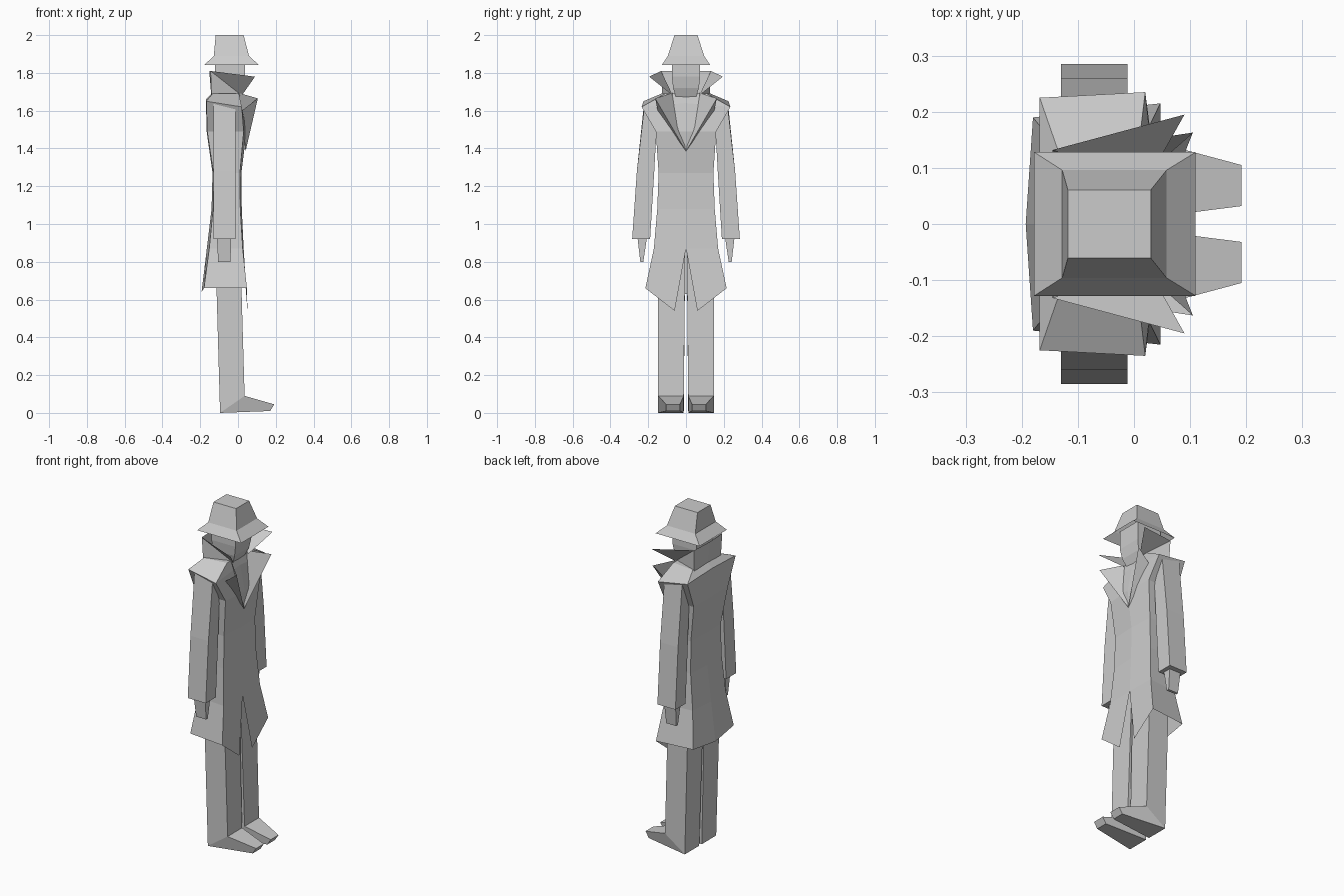
import bpy, bmesh

if "Cube" in bpy.data.objects:
    bpy.data.objects.remove(bpy.data.objects["Cube"], do_unlink=True)

GREY = 0.6
mat = bpy.data.materials.new("plain grey")
mat.use_nodes = True
mat.diffuse_color = (GREY, GREY, GREY, 1)
mat.node_tree.nodes["Principled BSDF"].inputs["Base Color"].default_value = (GREY, GREY, GREY, 1)


def finish(name, bm, mirror):
    """Turn a bmesh into an object, optionally mirrored across the body's middle."""
    bmesh.ops.recalc_face_normals(bm, faces=bm.faces)
    me = bpy.data.meshes.new(name)
    bm.to_mesh(me)
    bm.free()
    me.materials.append(mat)
    ob = bpy.data.objects.new(name, me)
    bpy.context.collection.objects.link(ob)
    if mirror:
        mod = ob.modifiers.new("mirror", 'MIRROR')
        mod.use_axis = (False, True, False)
    return ob


def loft(name, rings, closed=True, caps=(True, True), mirror=False):
    """Join successive rings of points with faces."""
    bm = bmesh.new()
    rows = [[bm.verts.new(p) for p in r] for r in rings]
    n = len(rows[0])
    for a, b in zip(rows, rows[1:]):
        for i in range(n if closed else n - 1):
            j = (i + 1) % n
            bm.faces.new((a[i], a[j], b[j], b[i]))
    for row, cap in ((rows[0], caps[0]), (rows[-1], caps[1])):
        if cap:
            bm.faces.new(row)
    return finish(name, bm, mirror)


def sheet(name, points, faces, mirror=True):
    bm = bmesh.new()
    vs = [bm.verts.new(p) for p in points]
    for f in faces:
        bm.faces.new([vs[i] for i in f])
    return finish(name, bm, mirror)


def rect(x0, x1, y0, y1, z0, z1=None):
    """Four-point ring; z0 is the height at x0 and z1 the height at x1."""
    z1 = z0 if z1 is None else z1
    return [(x0, y0, z0), (x1, y0, z1), (x1, y1, z1), (x0, y1, z0)]


# Legs with wedge shoes
loft("legs_and_shoes", [
    rect(-0.12, 0.012, 0.004, 0.15, 0.88),
    rect(-0.095, 0.035, 0.012, 0.147, 0.0, 0.09),
    rect(0.17, 0.192, 0.032, 0.105, 0.01, 0.045)], mirror=True)
loft("hips", [rect(-0.10, 0.0, -0.1, 0.1, 0.63), rect(-0.10, 0.0, -0.1, 0.1, 0.9)])

# Coat half: front centre, front side, back side, back centre at each height
loft("coat", [
    [(0.05, 0.06, 0.54), (0.047, 0.215, 0.66), (-0.18, 0.19, 0.66), (-0.193, 0, 0.64)],
    [(0.03, 0, 0.87), (0.025, 0.17, 0.87), (-0.152, 0.155, 0.87), (-0.165, 0, 0.87)],
    [(0.02, 0, 1.08), (0.012, 0.152, 1.08), (-0.132, 0.145, 1.08), (-0.14, 0, 1.08)],
    [(0.018, 0, 1.27), (0.01, 0.145, 1.27), (-0.13, 0.14, 1.27), (-0.135, 0, 1.27)],
    [(0.045, 0, 1.49), (0.03, 0.16, 1.49), (-0.163, 0.16, 1.49), (-0.166, 0, 1.49)],
    [(0.015, 0, 1.64), (0.02, 0.235, 1.62), (-0.168, 0.225, 1.65), (-0.17, 0, 1.66)],
    [(0.0, 0, 1.69), (0.005, 0.11, 1.69), (-0.135, 0.13, 1.69), (-0.14, 0, 1.69)],
    [(-0.03, 0, 1.69), (-0.03, 0.005, 1.69), (-0.06, 0.005, 1.69), (-0.06, 0, 1.69)],
], closed=False, caps=(False, False), mirror=True)

# Lapels opening from the chest
sheet("lapels",
      [(0.04, 0, 1.385), (0.105, 0.163, 1.665), (0.0, 0.07, 1.695), (0.02, 0.15, 1.6)],
      [(0, 1, 2), (0, 3, 1)])

# Turned-up collar
sheet("collar",
      [(-0.152, 0, 1.81), (-0.145, 0.132, 1.81), (0.09, 0.195, 1.78),
       (-0.14, 0, 1.66), (-0.14, 0.125, 1.66), (0.02, 0.07, 1.68)],
      [(0, 1, 4, 3), (1, 2, 5), (1, 5, 4)])

# Sleeves and hands
loft("sleeves", [
    rect(-0.13, -0.012, 0.150, 0.222, 1.64, 1.61),
    rect(-0.13, -0.012, 0.168, 0.260, 1.28),
    rect(-0.13, -0.012, 0.190, 0.285, 0.92)], mirror=True)
loft("hands", [
    rect(-0.112, -0.035, 0.205, 0.258, 0.94),
    rect(-0.105, -0.04, 0.226, 0.242, 0.80)], mirror=True)

# Head, narrowing at the chin
loft("head", [
    rect(-0.10, 0.0, -0.05, 0.05, 1.66),
    rect(-0.115, 0.025, -0.068, 0.068, 1.72),
    rect(-0.122, 0.036, -0.075, 0.075, 1.78),
    rect(-0.122, 0.036, -0.075, 0.075, 1.89)])

# Hat with sloping brim, open underneath
loft("hat", [
    rect(-0.178, 0.11, -0.128, 0.128, 1.842),
    rect(-0.128, 0.058, -0.096, 0.096, 1.89),
    rect(-0.118, 0.03, -0.061, 0.061, 2.0)], caps=(False, True))
